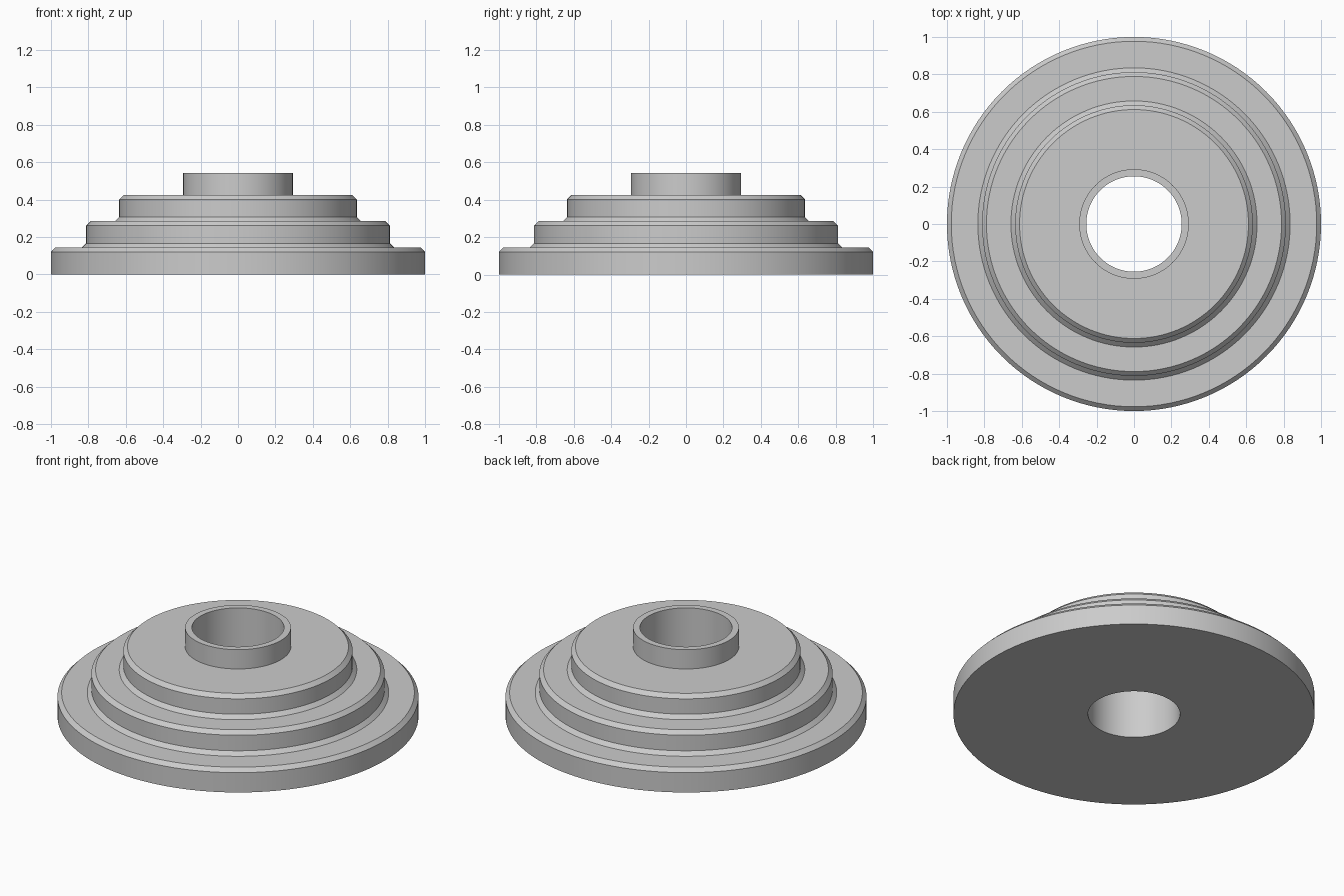
import bpy, bmesh, math

if "Cube" in bpy.data.objects:
    bpy.data.objects.remove(bpy.data.objects["Cube"])

SEGMENTS = 128
BORE, HUB = 0.255, 0.293
BEVEL = 0.023

# Each tier: radius, bottom height, top height
tiers = [(1.0, 0.0, 0.144), (0.812, 0.144, 0.285), (0.635, 0.285, 0.425)]

# Half section, from the bore outwards and up the steps
profile = [(BORE, 0.0)]
for i, (r, low, high) in enumerate(tiers):
    if i == 0:
        profile.append((r, low))
    else:  # sloped foot where a tier meets the one below
        profile += [(r + BEVEL, low), (r, low + BEVEL)]
    profile += [(r, high - BEVEL), (r - BEVEL, high)]  # chamfered top rim
# Hub collar around the bore
profile += [(HUB, tiers[-1][2]), (HUB, 0.543), (BORE, 0.543)]


def lathe(name, points):
    """Spin a closed half section about the z axis."""
    bm = bmesh.new()
    verts = [bm.verts.new((r, 0, z)) for r, z in points]
    edges = [bm.edges.new((v, verts[(i + 1) % len(verts)])) for i, v in enumerate(verts)]
    bmesh.ops.spin(bm, geom=verts + edges, cent=(0, 0, 0), axis=(0, 0, 1),
                   angle=math.tau, steps=SEGMENTS, use_merge=True)
    bmesh.ops.remove_doubles(bm, verts=bm.verts[:], dist=1e-5)
    bmesh.ops.recalc_face_normals(bm, faces=bm.faces[:])
    mesh = bpy.data.meshes.new(name)
    bm.to_mesh(mesh)
    bm.free()
    obj = bpy.data.objects.new(name, mesh)
    bpy.context.collection.objects.link(obj)
    return obj


# Stepped flange with through bore
flange = lathe("stepped_flange", profile)
bpy.context.view_layer.objects.active = flange
flange.select_set(True)
bpy.ops.object.shade_smooth_by_angle(angle=math.radians(30))
